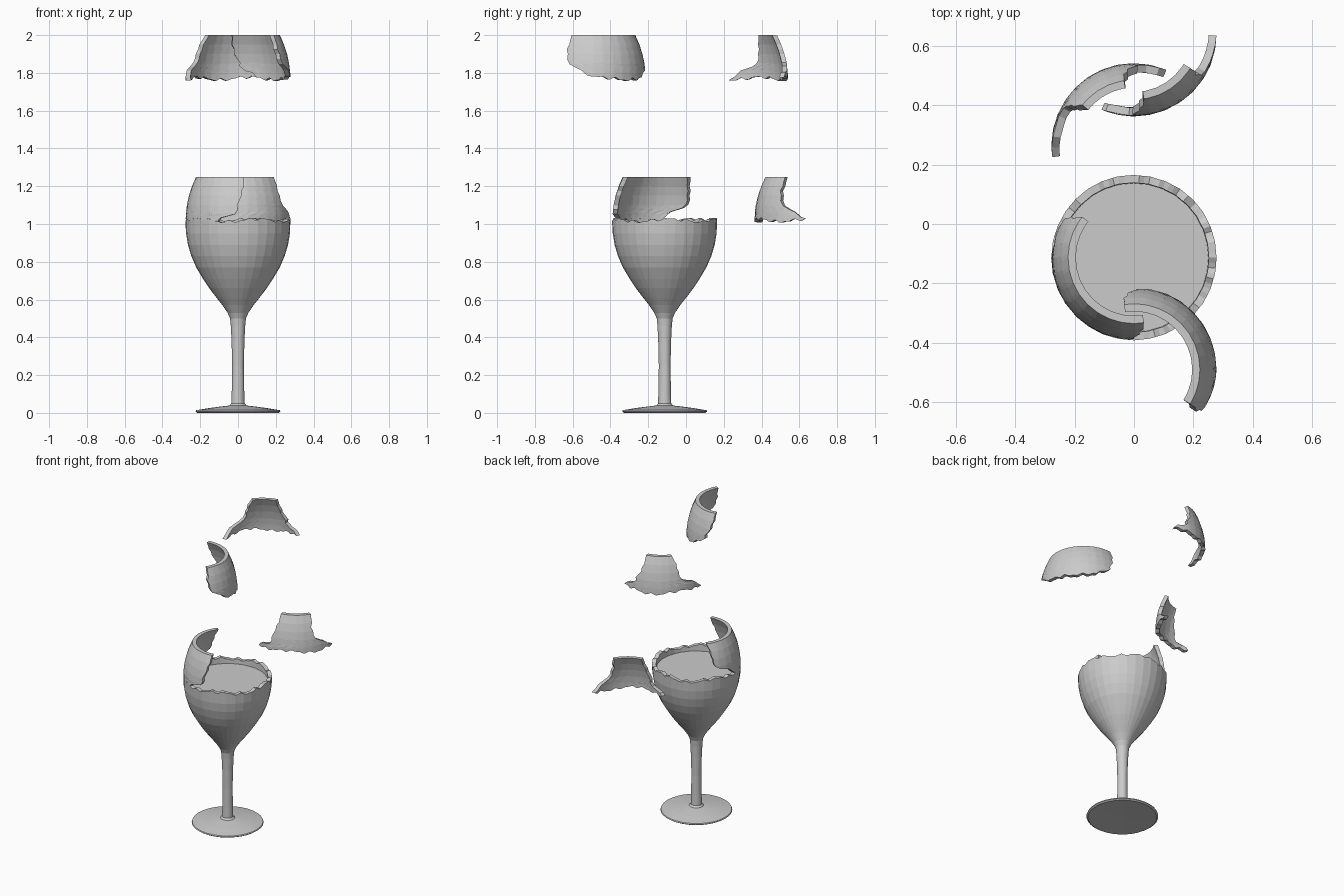
import bpy, bmesh
from math import sin, cos, pi, radians

if "Cube" in bpy.data.objects:
    bpy.data.objects.remove(bpy.data.objects["Cube"])

SIDES, COLS, CY, WALL = 32, 96, -0.113, 0.026

# Outer bowl profile: (z, radius)
BOWL = [(0.50, 0.042), (0.53, 0.055), (0.57, 0.082), (0.61, 0.114), (0.66, 0.152), (0.71, 0.185),
        (0.77, 0.221), (0.83, 0.247), (0.89, 0.265), (0.95, 0.275), (1.0, 0.279), (1.05, 0.277),
        (1.10, 0.271), (1.15, 0.260), (1.20, 0.244), (1.25, 0.222)]
# Foot and stem profile: (radius, z)
FOOT = [(0, 0.006), (0.215, 0), (0.225, 0.007), (0.222, 0.014), (0.15, 0.026), (0.08, 0.035),
        (0.045, 0.039), (0.035, 0.05), (0.033, 0.12), (0.031, 0.25), (0.034, 0.38), (0.038, 0.46)]


def lerp_table(table, z):
    if z <= table[0][0]:
        return table[0][1]
    for (a, va), (b, vb) in zip(table, table[1:]):
        if z <= b:
            return va + (vb - va) * (z - a) / (b - a)
    return table[-1][1]


def point(r, z, a):
    """Point on a round section flattened to SIDES facets."""
    step = 2 * pi / SIDES
    r *= cos(step / 2) / cos(a % step - step / 2)
    return (r * cos(a), CY + r * sin(a), z)


def crack(a):
    """Height of the jagged horizontal break around the bowl."""
    return 1.02 + 0.008 * sin(5 * a + 1.2) + 0.005 * sin(17 * a) + 0.004 * sin(29 * a + 2)


def finish(name, verts, faces):
    me = bpy.data.meshes.new(name)
    me.from_pydata(verts, [], faces)
    bm = bmesh.new()
    bm.from_mesh(me)
    bmesh.ops.remove_doubles(bm, verts=bm.verts, dist=0.0001)
    bmesh.ops.recalc_face_normals(bm, faces=bm.faces)
    bm.to_mesh(me)
    bm.free()
    ob = bpy.data.objects.new(name, me)
    bpy.context.collection.objects.link(ob)
    return ob


def lathe(name, profile):
    """profile(angle) returns the (r, z) list for one column."""
    cols = [[point(r, z, 2 * pi * i / COLS) for r, z in profile(2 * pi * i / COLS)]
            for i in range(COLS)]
    n = len(cols[0])
    faces = [(i * n + j, (i + 1) % COLS * n + j, (i + 1) % COLS * n + j + 1, i * n + j + 1)
             for i in range(COLS) for j in range(n - 1)]
    return finish(name, [p for c in cols for p in c], faces)


# Foot, stem and broken bowl in one turned body
def glass_profile(a):
    outer = [(r, z) for z, r in BOWL if z < 0.99]
    inner = [(r - WALL, z) for z, r in reversed(BOWL) if 0.56 < z < 0.99]
    c = crack(a)
    r = lerp_table(BOWL, c)
    return FOOT + outer + [(r, c), (r - WALL, c)] + inner + [(0, 0.56)]


lathe("glass_body", glass_profile)

# Liquid filling the bowl
LEVEL = 0.985
lathe("liquid", lambda a: [(0, 0.562)] + [(r - WALL - 0.001, z) for z, r in BOWL if 0.56 < z < 0.98]
      + [(lerp_table(BOWL, LEVEL) - WALL, LEVEL), (0, LEVEL)])

# Slanted seams between shards: (z, angle in degrees)
SEAM_LEFT = [(1.02, 187), (1.04, 183), (1.06, 173), (1.08, 157), (1.12, 150), (1.18, 147), (1.25, 143)]
SEAM_FRONT = [(1.02, 246), (1.035, 248), (1.06, 266), (1.09, 270), (1.18, 275), (1.25, 280)]
SEAM_RIGHT = [(1.02, 358), (1.04, 355), (1.065, 343), (1.09, 336), (1.12, 329), (1.18, 326), (1.25, 330)]
SEAM_BACK = [(1.02, 66), (1.04, 74), (1.08, 87), (1.15, 94), (1.25, 100)]
ROWS = [1.02, 1.04, 1.06, 1.08, 1.10, 1.125, 1.15, 1.175, 1.20, 1.225, 1.25]


def seam(table, z):
    return lerp_table(table, z) + 1.1 * sin(95 * z) + 0.7 * sin(210 * z)


def shard(name, start, end, offset, wrap=0):
    n, m = 36, len(ROWS)
    verts = []
    for inset in (0, WALL):
        for z0 in ROWS:
            a0, a1 = seam(start, z0) - wrap, seam(end, z0)
            for i in range(n + 1):
                a = radians(a0 + (a1 - a0) * i / n)
                z = z0 + (crack(a) - 1.02) * max(0, (1.15 - z0) / 0.13)
                verts.append(point(lerp_table(BOWL, z) - inset, z, a))
    w, s = n + 1, (n + 1) * m
    faces = []
    for base in (0, s):
        faces += [(base + j * w + i, base + j * w + i + 1, base + (j + 1) * w + i + 1, base + (j + 1) * w + i)
                  for j in range(m - 1) for i in range(n)]
    # Broken edges joining outer and inner surfaces
    rim = ([i for i in range(n)] + [j * w + n for j in range(m - 1)]
           + [(m - 1) * w + i for i in range(n, 0, -1)] + [j * w for j in range(m - 1, 0, -1)])
    faces += [(a, b, b + s, a + s) for a, b in zip(rim, rim[1:] + rim[:1])]
    finish(name, verts, faces).location = offset


shard("front_left_shard", SEAM_LEFT, SEAM_FRONT, (0, 0, 0))
shard("front_right_shard", SEAM_FRONT, SEAM_RIGHT, (0, 0.753, 0))
shard("back_left_shard", SEAM_BACK, SEAM_LEFT, (0, 0.376, 0.75))
shard("back_right_shard", SEAM_RIGHT, SEAM_BACK, (0, -0.377, 0.75), wrap=360)
